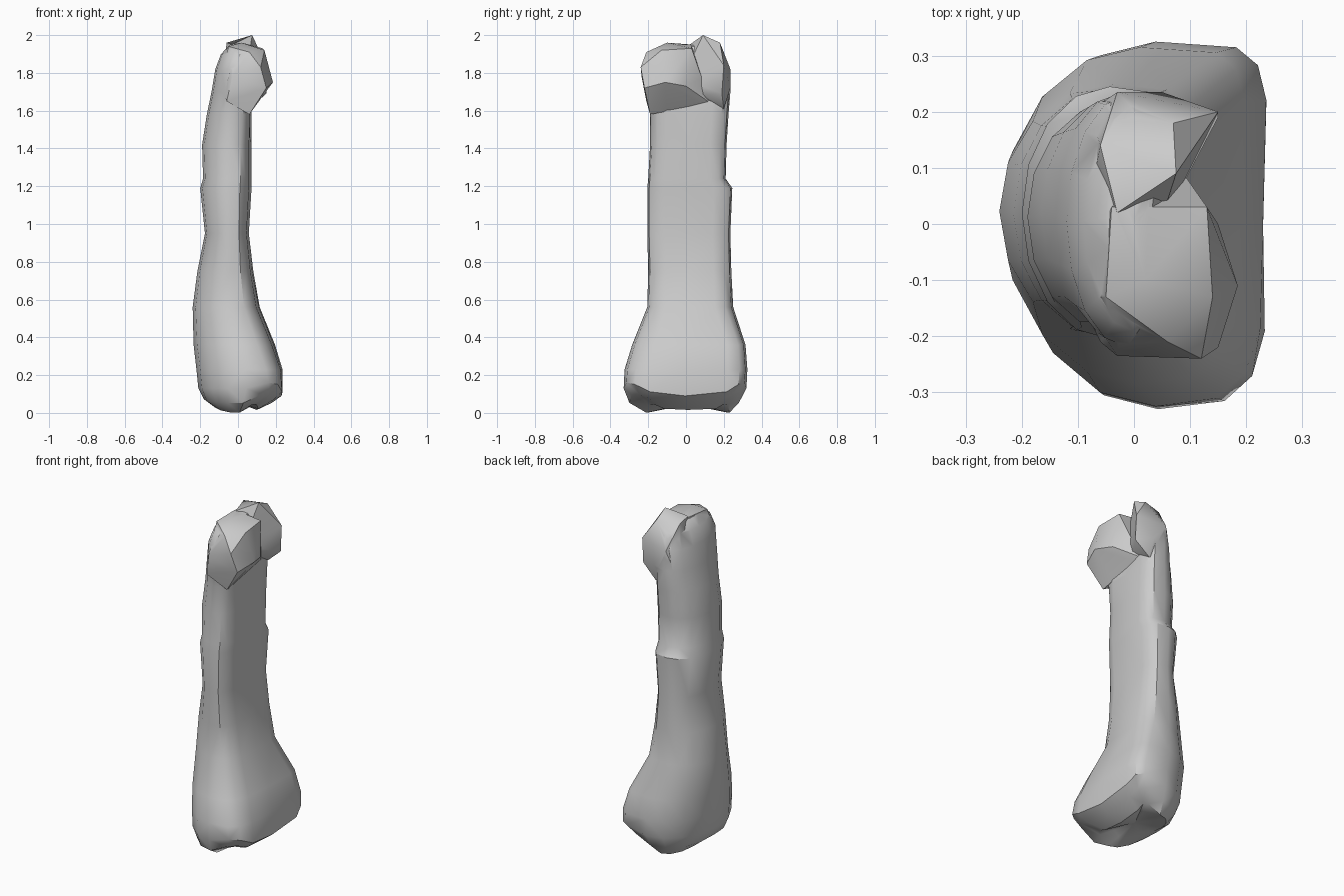
import bpy, bmesh, math
from mathutils import Vector

cube = bpy.data.objects.get("Cube")
if cube:
    bpy.data.objects.remove(cube, do_unlink=True)

SIDES = 16

# Cross-sections up the bone: height, left x, right x, front y, back y, front corner cut
SECTIONS = [
    (.02, -.13, .12, -.21, .23, 0),
    (.06, -.18, .2, -.3, .28, 0),
    (.13, -.21, .25, -.33, .32, 0),
    (.23, -.22, .25, -.325, .325, .1),
    (.36, -.235, .21, -.285, .315, .2),
    (.56, -.24, .13, -.205, .25, .3),
    (.75, -.215, .095, -.2, .24, .3),
    (.95, -.175, .07, -.205, .235, .3),
    (1.19, -.2, .085, -.205, .245, .3),
    (1.24, -.185, .085, -.2, .21, .3),
    (1.42, -.19, .085, -.19, .215, .3),
    (1.58, -.165, .085, -.19, .225, .2),
    (1.7, -.14, .08, -.21, .235, 0),
    (1.82, -.12, .08, -.22, .23, 0),
    (1.9, -.09, .07, -.19, .2, 0),
    (1.94, -.05, .05, -.13, .15, 0),
]

# Corner points of the two knuckles at the top
FRONT_KNUCKLE = [
    (-.1, -.13, 1.75), (-.05, -.13, 1.94), (.02, -.1, 1.96), (.13, .03, 1.93),
    (.14, -.13, 1.92), (.06, -.21, 1.91), (.12, -.24, 1.83), (.15, -.22, 1.72),
    (.185, -.11, 1.75), (.15, 0, 1.73), (.06, -.19, 1.58), (.06, 0, 1.63),
    (-.06, -.21, 1.65), (-.04, .03, 1.95), (.06, .13, 1.64), (-.03, -.235, 1.78),
]
BACK_KNUCKLE = [
    (.075, .09, 2), (-.06, .14, 1.96), (.07, .18, 1.96), (.15, .2, 1.84),
    (.05, .235, 1.72), (.15, .19, 1.69), (.04, -.02, 1.77), (.06, .2, 1.61),
    (.04, .02, 1.68), (-.08, .2, 1.67), (-.08, .04, 1.8), (-.03, .235, 1.82),
    (-.03, .02, 1.95),
]


def section_point(section, angle):
    """D-shaped outline: rounded on the left, flat on the right."""
    z, left, right, front, back, cut = section
    c, s = math.cos(angle), math.sin(angle)
    middle = left + (right - left) * .55
    mid_y, half = (front + back) / 2, (back - front) / 2
    if c > 0:
        # The back corner of the base is squarer than the rest
        power = .4 if s > 0 and z < .4 else .58
        x = middle + (right - middle) * c ** power * (1 - cut * max(0, -s))
        x -= .02 * (1 - abs(s)) ** 2
        y = mid_y + half * math.copysign(abs(s) ** power, s)
    else:
        x = middle + (middle - left) * c
        y = mid_y + half * s
    # Saddle-shaped underside with a dipping rim
    if z < .1:
        z += (.1 - z) * (.3 - .55 * abs(s)) + max(0, x) * .12
    if z < .2:
        z += max(0, c) * (.14 * s * s - .04)
    return Vector((x, y, z))


def bridge(bm, lower, upper):
    for i in range(SIDES):
        j = (i + 1) % SIDES
        bm.faces.new((lower[i], lower[j], upper[j], upper[i]))


def cap(bm, ring, height):
    """Close an end with an inner ring and a centre point."""
    centre = sum((v.co for v in ring), Vector()) / len(ring)
    centre.z = height
    inner = [bm.verts.new(centre.lerp(v.co, .6)) for v in ring]
    bridge(bm, ring, inner)
    tip = bm.verts.new(centre)
    for i in range(SIDES):
        bm.faces.new((inner[i], inner[(i + 1) % SIDES], tip))


def add_object(name, bm):
    bmesh.ops.recalc_face_normals(bm, faces=bm.faces)
    bmesh.ops.triangulate(bm, faces=bm.faces)
    mesh = bpy.data.meshes.new(name)
    bm.to_mesh(mesh)
    bm.free()
    mesh.materials.append(grey)
    obj = bpy.data.objects.new(name, mesh)
    bpy.context.collection.objects.link(obj)
    return obj


def add_knuckle(name, points):
    bm = bmesh.new()
    for p in points:
        bm.verts.new(p)
    hull = bmesh.ops.convex_hull(bm, input=bm.verts)
    loose = [v for v in hull["geom_interior"] if isinstance(v, bmesh.types.BMVert)]
    bmesh.ops.delete(bm, geom=loose, context="VERTS")
    return add_object(name, bm)


# Plain grey bone colour
grey = bpy.data.materials.new("bone_grey")
grey.use_nodes = True
colour = (.6, .6, .6, 1)
grey.diffuse_color = colour
grey.node_tree.nodes["Principled BSDF"].inputs["Base Color"].default_value = colour

# Base and shaft lofted through the sections
bm = bmesh.new()
rings = [[bm.verts.new(section_point(s, 2 * math.pi * i / SIDES))
          for i in range(SIDES)] for s in SECTIONS]
for lower, upper in zip(rings, rings[1:]):
    bridge(bm, lower, upper)
cap(bm, rings[0], .05)
cap(bm, rings[-1], 1.95)
bone = add_object("finger_bone", bm)
bpy.context.view_layer.objects.active = bone
bone.select_set(True)

# Knuckles merged into the shaft
for name, points in (("front_knuckle", FRONT_KNUCKLE), ("back_knuckle", BACK_KNUCKLE)):
    knuckle = add_knuckle(name, points)
    union = bone.modifiers.new(name, "BOOLEAN")
    union.operation = "UNION"
    union.solver = "EXACT"
    union.object = knuckle
    bpy.ops.object.modifier_apply(modifier=name)
    bpy.data.objects.remove(knuckle, do_unlink=True)

# Smooth shading with creases kept
bpy.ops.object.shade_smooth_by_angle(angle=math.radians(36))
